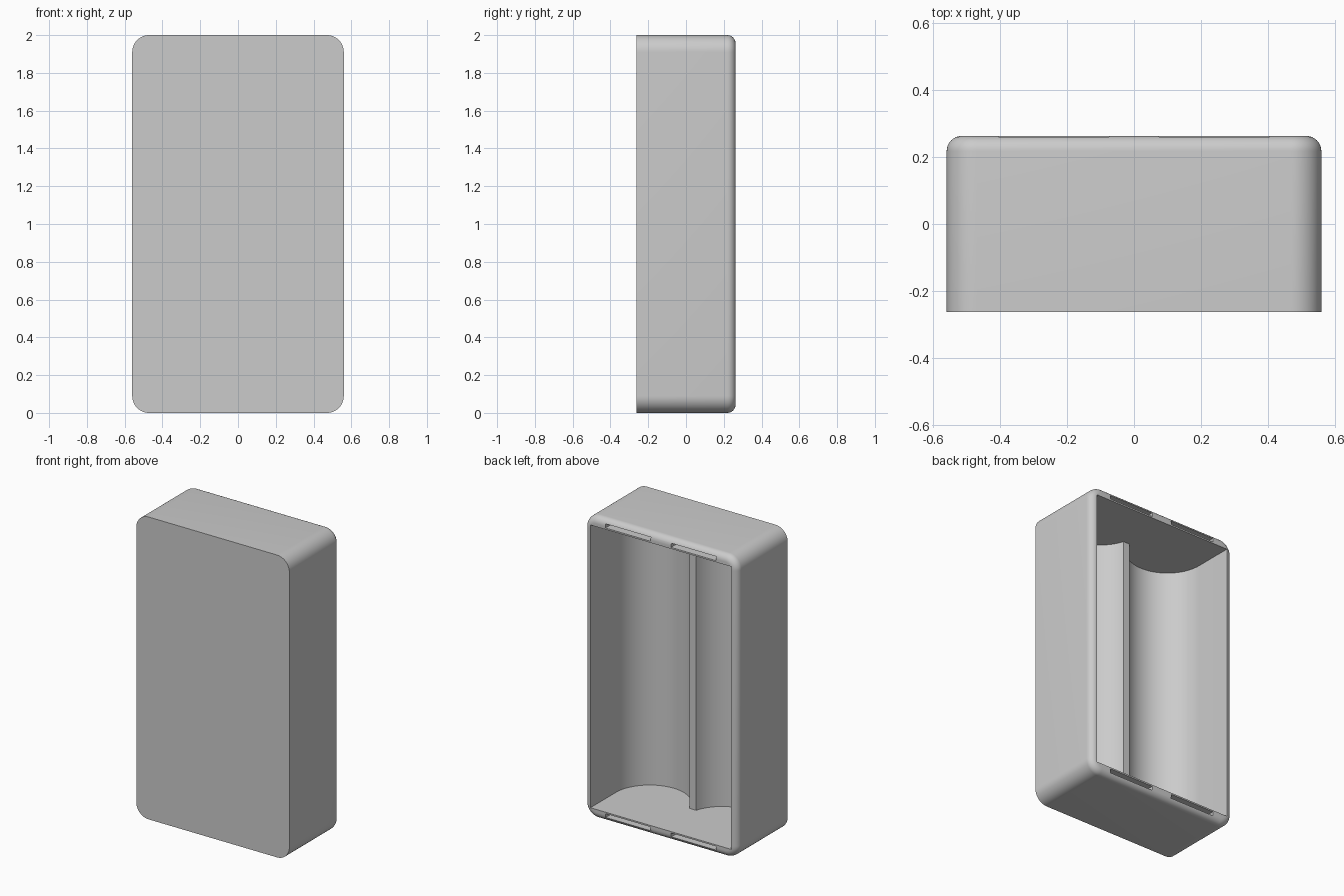
import bpy
import bmesh
from math import sin, cos, pi, sqrt
from mathutils import Matrix, Vector

cube = bpy.data.objects.get("Cube")
if cube:
    bpy.data.objects.remove(cube, do_unlink=True)

HALF_W, HALF_D, HALF_H = 0.56, 0.263, 1.0
CORNER, FILLET = 0.09, 0.045
STEPS = 12

grey = bpy.data.materials.new("light_grey_plastic")
grey.use_nodes = True
colour = (0.6, 0.6, 0.6, 1)
grey.diffuse_color = colour
grey.node_tree.nodes["Principled BSDF"].inputs["Base Color"].default_value = colour


def make_object(name, bm):
    bmesh.ops.recalc_face_normals(bm, faces=bm.faces)
    mesh = bpy.data.meshes.new(name)
    bm.to_mesh(mesh)
    bm.free()
    mesh.materials.append(grey)
    obj = bpy.data.objects.new(name, mesh)
    bpy.context.collection.objects.link(obj)
    return obj


def rounded_ring(bm, y, inset):
    """Rounded rectangle in the xz plane, shrunk by inset."""
    r = CORNER - inset
    ring = []
    for k, (sx, sz) in enumerate([(1, 1), (-1, 1), (-1, -1), (1, -1)]):
        for i in range(STEPS + 1):
            a = (k + i / STEPS) * pi / 2
            ring.append(bm.verts.new((sx * (HALF_W - CORNER) + r * cos(a), y,
                                      HALF_H + sz * (HALF_H - CORNER) + r * sin(a))))
    return ring


def bridge(bm, rings):
    """Skin a stack of rings and cap both ends."""
    for a, b in zip(rings, rings[1:]):
        for i in range(len(a)):
            j = (i + 1) % len(a)
            bm.faces.new((a[i], a[j], b[j], b[i]))
    bm.faces.new(rings[0])
    bm.faces.new(rings[-1])


# Case: flat front, rounded corners, filleted back edge
bm = bmesh.new()
rings = [rounded_ring(bm, -HALF_D, 0)]
for i in range(9):
    a = i / 8 * pi / 2
    rings.append(rounded_ring(bm, HALF_D - FILLET * (1 - sin(a)), FILLET * (1 - cos(a))))
bridge(bm, rings)
case = make_object("battery_case", bm)

# Cavity: two round troughs with a low flat divider, open at the back
RADIUS, CENTRE, DIVIDER, CAVITY_H = 0.25, 0.265, 0.025, 0.935
dip = sqrt(RADIUS ** 2 - (CENTRE - DIVIDER) ** 2)
end = pi + Vector((-1, 0)).angle(Vector((DIVIDER - CENTRE, -dip)))
half = [(CENTRE + RADIUS, 0.4)]
for i in range(33):
    a = 2 * pi - i / 32 * (2 * pi - end)
    half.append((CENTRE + RADIUS * cos(a), RADIUS * sin(a)))
outline = half + [(-x, y) for x, y in reversed(half)]
bm = bmesh.new()
bridge(bm, [[bm.verts.new((x, y, HALF_H + s * CAVITY_H)) for x, y in outline]
            for s in (-1, 1)])

# Latch slots in the top and bottom rims
for sx in (-1, 1):
    for sz in (-1, 1):
        place = Matrix.Translation((sx * 0.24, HALF_D, HALF_H + sz * 0.958))
        bmesh.ops.create_cube(bm, size=1, matrix=place @ Matrix.Diagonal((0.33, 0.16, 0.026, 1)))
cutter = make_object("cavity_cutter", bm)
cutter.hide_render = True

# Cut the case and shade it
bpy.context.view_layer.objects.active = case
case.select_set(True)
cut = case.modifiers.new("cavity", "BOOLEAN")
cut.operation = "DIFFERENCE"
cut.solver = "EXACT"
cut.object = cutter
bpy.ops.object.modifier_apply(modifier=cut.name)
bpy.data.objects.remove(cutter, do_unlink=True)
bpy.ops.object.shade_smooth_by_angle(angle=pi / 6)
